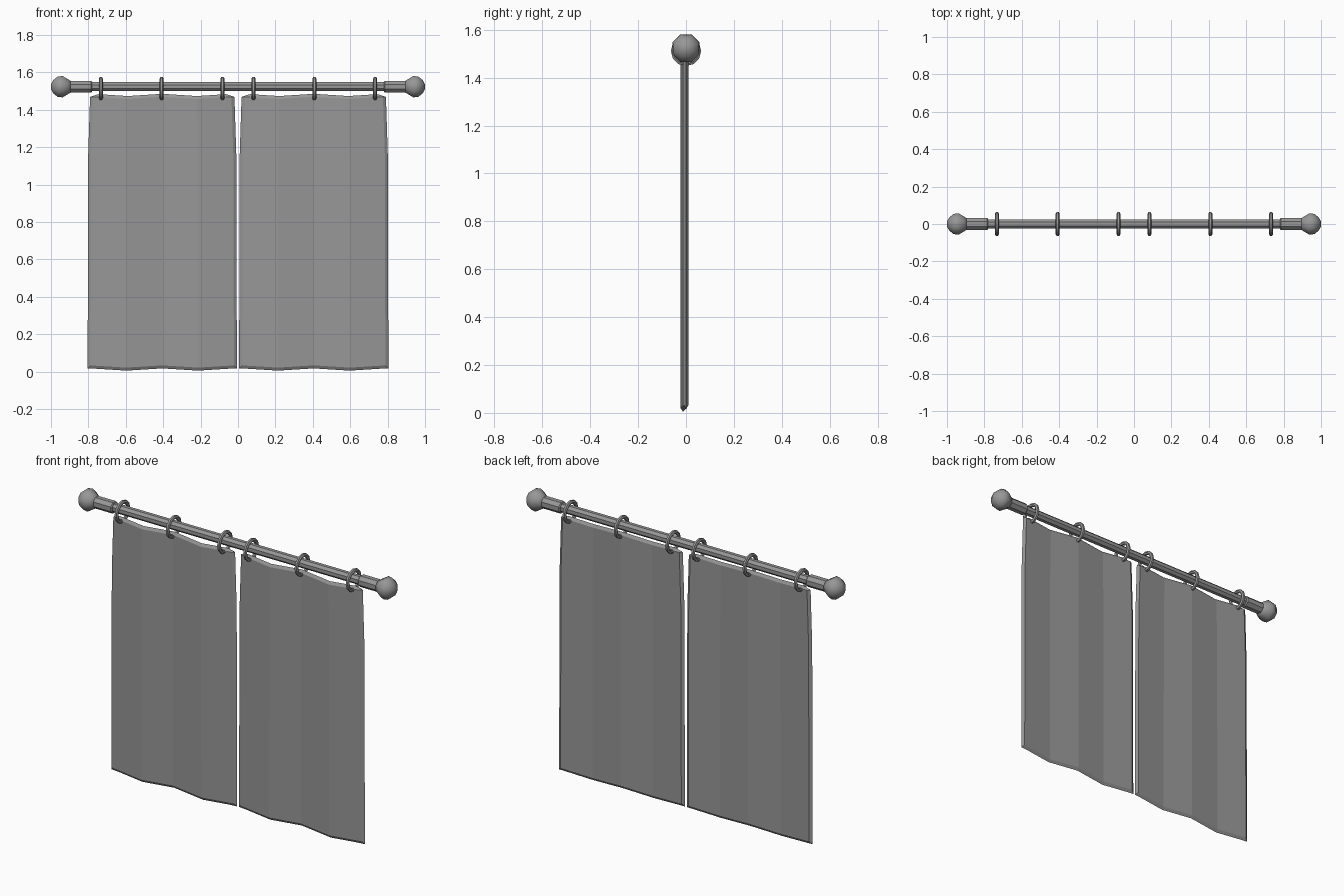
import bpy, bmesh, math
from mathutils import Matrix

cube = bpy.data.objects.get("Cube")
if cube:
    bpy.data.objects.remove(cube, do_unlink=True)

grey = bpy.data.materials.new("plain_grey")
grey.use_nodes = True
colour = (0.31, 0.31, 0.31, 1)
grey.diffuse_color = colour
grey.node_tree.nodes["Principled BSDF"].inputs["Base Color"].default_value = colour

ROD_Z = 1.523
RING_Z = 1.512


def finish(name, bm, smooth=None):
    bmesh.ops.recalc_face_normals(bm, faces=bm.faces)
    mesh = bpy.data.meshes.new(name)
    bm.to_mesh(mesh)
    bm.free()
    mesh.materials.append(grey)
    obj = bpy.data.objects.new(name, mesh)
    bpy.context.collection.objects.link(obj)
    if smooth:
        bpy.ops.object.select_all(action="DESELECT")
        obj.select_set(True)
        bpy.context.view_layer.objects.active = obj
        bpy.ops.object.shade_smooth_by_angle(angle=math.radians(smooth))
    return obj


def lathe_x(name, profile, smooth=None, sides=8):
    """Turn a profile of (x, radius) around the rod axis, with capped ends."""
    bm = bmesh.new()
    loops = []
    for x, r in profile:
        angles = [(k + 0.5) * math.tau / sides for k in range(sides)]
        loops.append([bm.verts.new((x, r * math.cos(a), ROD_Z + r * math.sin(a)))
                      for a in angles])
    for a, b in zip(loops, loops[1:]):
        for k in range(sides):
            n = (k + 1) % sides
            bm.faces.new((a[k], a[n], b[n], b[k]))
    bm.faces.new(loops[0])
    bm.faces.new(loops[-1])
    return finish(name, bm, smooth)


def ring(name, x, major=0.054, minor=0.011, segments=12, sides=6):
    bm = bmesh.new()
    loops = []
    for i in range(segments):
        turn = Matrix.Rotation(i * math.tau / segments, 3, "X")
        loop = []
        for k in range(sides):
            a = k * math.tau / sides
            co = turn @ Matrix.Translation((minor * math.cos(a), 0, major + minor * math.sin(a))).translation
            loop.append(bm.verts.new((co.x + x, co.y, co.z + RING_Z)))
        loops.append(loop)
    for i in range(segments):
        a, b = loops[i], loops[(i + 1) % segments]
        for k in range(sides):
            n = (k + 1) % sides
            bm.faces.new((a[k], a[n], b[n], b[k]))
    return finish(name, bm, 40)


def panel(name, centre):
    """Folded cloth: front and back grids joined to a pointed rim."""
    columns = (0, 0.04, 0.25, 0.5, 0.75, 0.96, 1)
    rows = ((0.027, 0.383), (1.15, 0.380), (1.463, 0.370))
    last_c, last_r = len(columns) - 1, len(rows) - 1
    rim = 0.016
    bm = bmesh.new()

    def point(c, r, side):
        u = columns[c]
        z, half = rows[r]
        fold = abs((u * 4) % 2 - 1) * 2 - 1
        x = centre + (2 * u - 1) * half
        if side == 0:
            out_x = (c == last_c) - (c == 0)
            x += rim * out_x
            if r == 0:
                z -= rim
            elif r == last_r and not out_x:
                z += rim
        return bm.verts.new((x, -0.006 + 0.007 * fold + 0.010 * side, z + 0.006 * fold))

    grids = []
    for side in (-1, 1):
        g = [[point(c, r, side) for r in range(last_r + 1)] for c in range(last_c + 1)]
        for c in range(last_c):
            for r in range(last_r):
                bm.faces.new((g[c][r], g[c + 1][r], g[c + 1][r + 1], g[c][r + 1]))
        grids.append(g)

    border = [(c, 0) for c in range(last_c)]
    border += [(last_c, r) for r in range(last_r)]
    border += [(c, last_r) for c in range(last_c, 0, -1)]
    border += [(0, r) for r in range(last_r, 0, -1)]
    tips = [point(c, r, 0) for c, r in border]
    for i, (c, r) in enumerate(border):
        j = (i + 1) % len(border)
        nc, nr = border[j]
        for g in grids:
            bm.faces.new((g[c][r], g[nc][nr], tips[j], tips[i]))
    return finish(name, bm)


# Rod
lathe_x("curtain_rod", [(-0.80, 0.026), (0.80, 0.026)])

# Sleeves and finials, mirrored
sleeve = [(0.78, 0.029), (0.785, 0.034), (0.90, 0.034)]
knob = [(0.895, 0.034), (0.91, 0.044), (0.938, 0.062), (0.965, 0.058), (0.988, 0.038), (1.0, 0.014)]
for side, sign in (("right", -1), ("left", 1)):
    lathe_x(side + "_sleeve", [(sign * x, r) for x, r in sleeve])
    lathe_x(side + "_finial", [(sign * x, r) for x, r in knob], 60)

# Curtain panels and their rings
for side, sign in (("right", -1), ("left", 1)):
    panel(side + "_curtain", sign * 0.405)
    for i, x in enumerate((0.083, 0.408, 0.733)):
        ring(f"{side}_ring_{i + 1}", sign * x)
